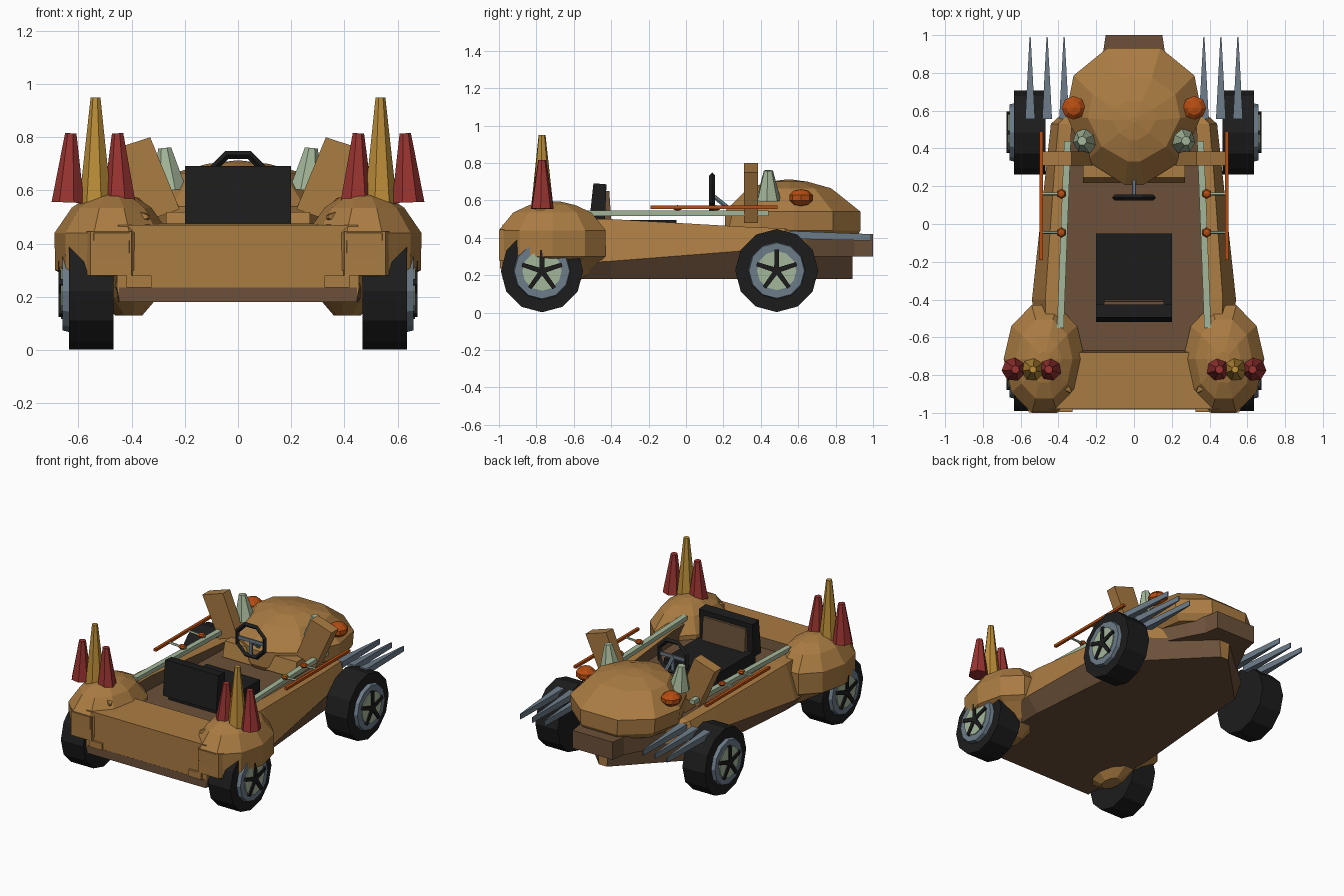
import bpy, bmesh, math
from mathutils import Vector

if "Cube" in bpy.data.objects:
    bpy.data.objects.remove(bpy.data.objects["Cube"])


def material(name, r, g, b):
    m = bpy.data.materials.new(name)
    m.diffuse_color = (r, g, b, 1)
    m.use_nodes = True
    m.node_tree.nodes["Principled BSDF"].inputs["Base Color"].default_value = m.diffuse_color
    return m


TAN = material("tan", .40, .20, .055)
BROWN = material("brown", .15, .083, .042)
BLACK = material("black", .012, .012, .012)
RED = material("red", .32, .034, .030)
GOLD = material("gold", .50, .27, .04)
GREEN = material("pale green", .37, .47, .32)
STEEL = material("steel blue", .15, .20, .25)
ORANGE = material("orange", .47, .075, .006)


def finish(name, bm, mats, mirror=False):
    """Turn a bmesh into a flat shaded object, optionally mirrored in x."""
    bmesh.ops.recalc_face_normals(bm, faces=bm.faces)
    me = bpy.data.meshes.new(name)
    bm.to_mesh(me)
    bm.free()
    for m in mats:
        me.materials.append(m)
    ob = bpy.data.objects.new(name, me)
    bpy.context.collection.objects.link(ob)
    if mirror:
        ob.modifiers.new("mirror", 'MIRROR').use_axis[0] = True
    return ob


def loft(name, rings, mats, mirror=False, rule=None):
    """Skin closed rings of equal point count and cap both ends."""
    bm = bmesh.new()
    vs = [[bm.verts.new(p) for p in r] for r in rings]
    n = len(vs[0])
    for i, (a, b) in enumerate(zip(vs, vs[1:])):
        for k in range(n):
            f = bm.faces.new((a[k], a[(k + 1) % n], b[(k + 1) % n], b[k]))
            if rule:
                f.material_index = rule(i, k)
    bm.faces.new(vs[0])
    bm.faces.new(vs[-1])
    return finish(name, bm, mats, mirror)


def cone(name, p0, p1, r0, r1, mat, n=6, mirror=False, spin=0):
    """Tapered rod between two points."""
    p0, p1 = Vector(p0), Vector(p1)
    d = (p1 - p0).normalized()
    u = d.orthogonal().normalized()
    v = d.cross(u)
    angles = [spin + 2 * math.pi * k / n for k in range(n)]
    rings = [[p + (u * math.cos(a) + v * math.sin(a)) * r for a in angles]
             for p, r in ((p0, r0), (p1, r1))]
    return loft(name, rings, [mat], mirror)


def prism(name, outline, axis, a, b, mat, mirror=False):
    """Extrude a 2D outline along x, y or z from a to b."""
    def at(p, t):
        q = list(p)
        q.insert(axis, t)
        return q
    return loft(name, [[at(p, t) for p in outline] for t in (a, b)], [mat], mirror)


def box(name, x, y, z, mat, mirror=False):
    outline = [(x[0], y[0]), (x[1], y[0]), (x[1], y[1]), (x[0], y[1])]
    return prism(name, outline, 2, z[0], z[1], mat, mirror)


def ball(name, c, r, mat, scale_z=1, n=8, mirror=False):
    bm = bmesh.new()
    bmesh.ops.create_uvsphere(bm, u_segments=n, v_segments=n // 2 + 1, radius=r)
    for v in bm.verts:
        v.co = Vector((v.co.x + c[0], v.co.y + c[1], v.co.z * scale_z + c[2]))
    return finish(name, bm, [mat], mirror)


# Body tub: y, bottom width, belt width, belt z, rim width, rim z, inner width, floor z
stations = [
    (-.98, .445, .455, .235, .45, .47, .38, .47),
    (-.68, .46, .51, .26, .46, .475, .38, .475),
    (-.67, .46, .51, .26, .46, .50, .38, .41),
    (-.40, .46, .54, .275, .47, .50, .375, .41),
    (.30, .40, .465, .33, .42, .46, .34, .41),
    (.53, .385, .44, .33, .40, .45, .33, .44),
    (.89, .03, .04, .30, .035, .31, .02, .31),
]
tub = []
for y, wb, wm, m, wt, t, wi, f in stations:
    half = [(wb, .18), (wm, m), (wt, t), (wi, t), (wi, f)]
    tub.append([(x, y, z) for x, z in half] + [(-x, y, z) for x, z in reversed(half)])
# brown underside, lower flanks and cockpit floor
loft("body_tub", tub, [TAN, BROWN],
     rule=lambda i, k: int(k in (0, 8, 9) or (k in (3, 4, 5) and 1 <= i <= 4)))
box("tail_lower_strip", (-.447, .447), (-.981, -.975), (.18, .235), BROWN)

# Head: stacked angular rings
right_side = [(.14, .36), (.32, .21), (.36, 0), (.25, -.25), (.05, -.38)]
head_outline = right_side + [(-x, y) for x, y in reversed(right_side)]
head_rings = [(.40, .86, .92, .58), (.44, .97, .98, .58), (.54, 1, .98, .58),
              (.665, .68, .60, .56), (.70, .32, .28, .55), (.712, .04, .04, .55)]
loft("head", [[(x * sx, cy + y * sy, z) for x, y in head_outline]
              for z, sx, sy, cy in head_rings], [TAN])
prism("dashboard", [(.22, .42), (.245, .52), (.45, .52), (.45, .42)], 0, -.27, .27, TAN)

# Lower jaw
loft("jaw", [[(-w, y, .30), (w, y, .30), (w, y, top), (-w, y, top)]
             for y, w, top in ((.55, .34, .41), (.80, .22, .415),
                               (.90, .165, .42), (1, .15, .42))], [BROWN])

# Eyes, horns and ears
ball("eye", (.32, .615, .615), .066, ORANGE, .7, mirror=True)
cone("horn", (.258, .44, .60), (.275, .44, .76), .068, .025, GREEN, 7, True)
prism("ear", [(.33, .80), (.485, .75), (.36, .48), (.22, .53)], 1, .31, .385, TAN, True)

# Rear haunches: z, centre x, x radius, y radius
haunch = [(.13, .41, .05, .08), (.20, .43, .13, .20), (.275, .47, .17, .27),
          (.30, .475, .212, .298), (.44, .475, .215, .30), (.535, .475, .15, .22),
          (.575, .475, .09, .13), (.595, .475, .03, .04)]
loft("haunch", [[(cx + rx * math.cos(a), -.715 + ry * math.sin(a), z)
                 for a in [math.pi * k / 5 for k in range(10)]]
                for z, cx, rx, ry in haunch], [TAN], True)
loft("haunch_panel", [[(x0, y, .28), (x1, y, .28), (x1, y, .445), (x0, y, .445)]
                      for x0, x1, y in ((.385, .60, -.90), (.40, .555, -.999))], [TAN], True)
box("haunch_toe", (.325, .42), (-.995, -.90), (.235, .28), TAN, True)
cone("haunch_claw", (.375, -.85, .50), (.335, -.89, .50), .035, .008, TAN, 4, True)

# Spikes on the haunches
cone("tall_spike", (.535, -.77, .55), (.535, -.77, .95), .063, .019, GOLD, 7, True)
for side, x0, x1 in (("inner", .445, .452), ("outer", .638, .628)):
    cone(side + "_spike", (x0, -.77, .555), (x1, -.77, .815), .063, .022, RED, 7, True)

# Wheels with rim, hub disc and five spokes
for end, y, z, r in (("rear", -.77, .222, .22), ("front", .485, .225, .222)):
    spin = math.pi / 12
    cone(end + "_tyre", (.468, y, z), (.636, y, z), r, r, BLACK, 12, True, spin)
    cone(end + "_rim", (.63, y, z), (.66, y, z), .155, .148, STEEL, 12, True, spin)
    cone(end + "_hub_disc", (.65, y, z), (.666, y, z), .105, .105, GREEN, 12, True, spin)
    for k in range(5):
        a = math.pi / 2 + k * math.tau / 5
        c, s = math.cos(a), math.sin(a)
        outline = [(y + c * d - s * w, z + s * d + c * w)
                   for d, w in ((0, -.014), (.112, -.011), (.112, .011), (0, .014))]
        prism(end + "_spoke", outline, 0, .655, .675, BLACK, True)

# Swept blades beside the head
for x in (.37, .46, .55):
    loft("side_blade", [[(x - w, y, z0), (x + w, y, z0), (x + w, y, z1), (x - w, y, z1)]
                        for y, w, z0, z1 in ((.555, .026, .395, .437),
                                             (.99, .003, .385, .42))], [STEEL], True)

# Rails along the cockpit, with outriggers
loft("cockpit_rail", [[(x - .018, y, .518), (x + .018, y, .518),
                       (x + .018, y, .546), (x - .018, y, .546)]
                      for x, y in ((.39, -.55), (.352, .44))], [GREEN], True)
box("outer_rail", (.481, .50), (-.19, .49), (.555, .572), ORANGE, True)
for y in (-.045, .16):
    cone("outrigger", (.36, y, .555), (.49, y, .563), .008, .008, GREEN, 5, True)
    ball("outrigger_knob", (.385, y, .56), .027, ORANGE, .55, 6, True)

# Seat
box("seat_cushion", (-.2, .2), (-.46, -.05), (.41, .495), BLACK)
prism("seat_back", [(-.52, .46), (-.495, .692), (-.425, .686), (-.435, .46)], 0, -.2, .2, BLACK)
prism("seat_back_pad", [(-.44, .495), (-.43, .65), (-.41, .65), (-.40, .495)],
      0, -.16, .16, BROWN)

# Steering wheel and column
wheel_c = Vector((0, .14, .632))
bm = bmesh.new()
vs = []
for k in range(8):
    a = math.tau * (k + .5) / 8
    out = Vector((math.cos(a), 0, math.sin(a)))
    vs.append([bm.verts.new(wheel_c + out * (.11 + dr) + Vector((0, dy, 0)))
               for dr, dy in ((-.016, 0), (0, -.016), (.016, 0), (0, .016))])
for i in range(8):
    for k in range(4):
        a, b = vs[i], vs[(i + 1) % 8]
        bm.faces.new((a[k], a[(k + 1) % 4], b[(k + 1) % 4], b[k]))
finish("steering_wheel", bm, [BLACK])
box("steering_crossbar", (-.10, .10), (.134, .146), (.622, .644), STEEL)
box("steering_lower_bar", (-.012, .012), (.134, .146), (.53, .63), STEEL)
cone("steering_column", (0, .138, .63), (0, .30, .50), .012, .012, STEEL, 6)
